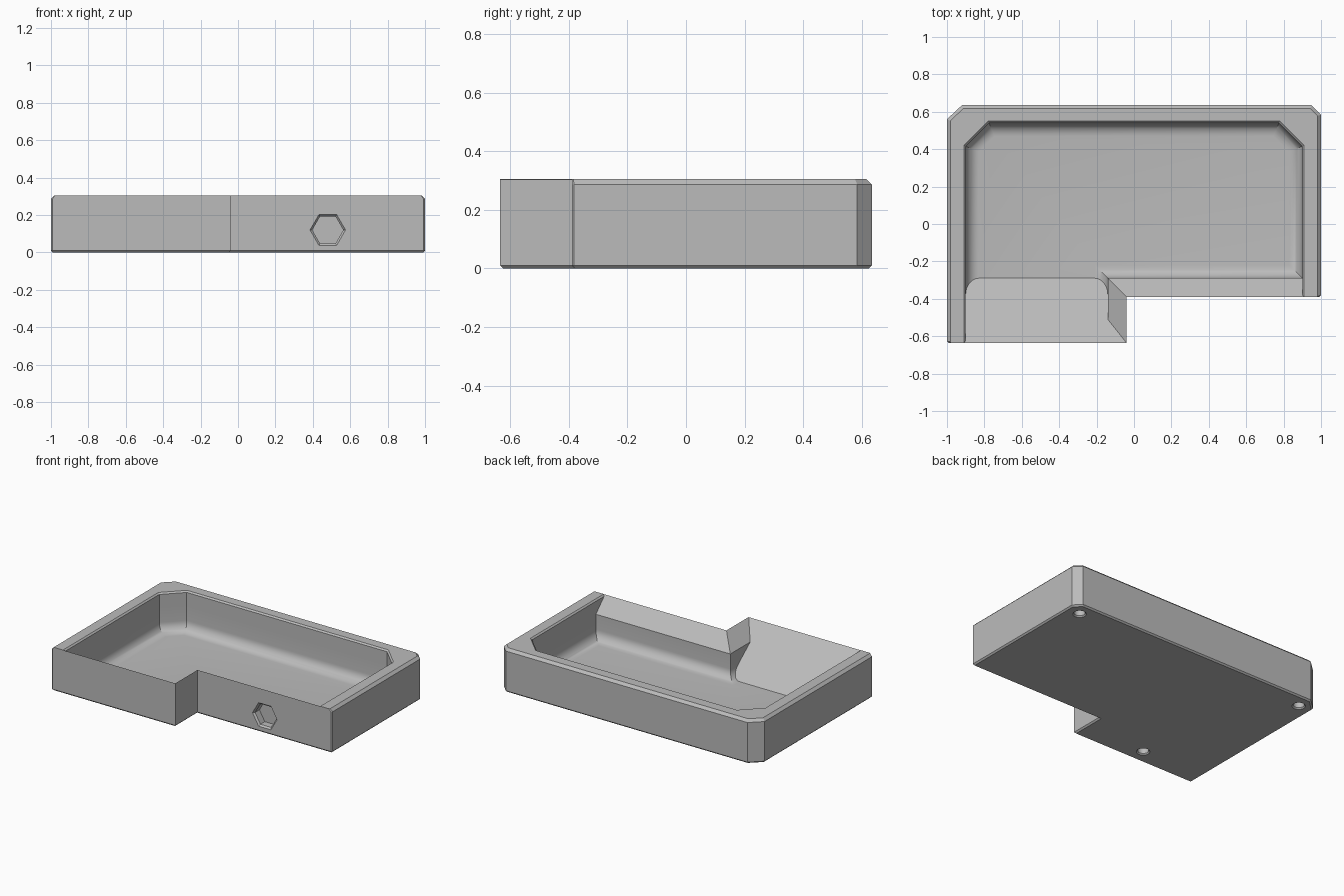
import bpy, bmesh, math
from mathutils import Vector

if "Cube" in bpy.data.objects:
    bpy.data.objects.remove(bpy.data.objects["Cube"])

HEIGHT, FLOOR, FILLET = 0.305, 0.03, 0.07
FRONT, STEP, LIP = -0.635, -0.39, 0.01

grey = bpy.data.materials.new("plain grey")
grey.use_nodes = True
GREY = (0.5, 0.5, 0.5, 1)
grey.diffuse_color = GREY
grey.node_tree.nodes["Principled BSDF"].inputs["Base Color"].default_value = GREY


def offset(outline, grow):
    """Move each edge of a counter-clockwise outline outward by its own distance."""
    pts = [Vector(p) for p in outline]
    n = len(pts)
    lines = []
    for i in range(n):
        d = (pts[(i + 1) % n] - pts[i]).normalized()
        lines.append((pts[i] + Vector((d.y, -d.x)) * grow[i], d))
    result = []
    for i in range(n):
        (p, d), (q, e) = lines[i - 1], lines[i]
        w = q - p
        t = (w.x * e.y - w.y * e.x) / (d.x * e.y - d.y * e.x)
        result.append(p + d * t)
    return result


def flat(points, z):
    return [(p.x, p.y, z) for p in points]


def loft(name, layers):
    """Closed solid through matching rings, each counter-clockwise about the loft direction."""
    verts = [tuple(p) for ring in layers for p in ring]
    n, last = len(layers[0]), len(layers) - 1
    faces = [tuple(reversed(range(n))), tuple(range(last * n, last * n + n))]
    for k in range(last):
        for i in range(n):
            j = (i + 1) % n
            faces.append((k * n + i, k * n + j, k * n + n + j, k * n + n + i))
    mesh = bpy.data.meshes.new(name)
    mesh.from_pydata(verts, [], faces)
    mesh.update()
    mesh.materials.append(grey)
    obj = bpy.data.objects.new(name, mesh)
    bpy.context.collection.objects.link(obj)
    return obj


def cut(target, cutter):
    """Subtract a helper solid, then discard it."""
    mod = target.modifiers.new("cut", 'BOOLEAN')
    mod.operation, mod.solver, mod.object = 'DIFFERENCE', 'EXACT', cutter
    bpy.context.view_layer.update()
    evaluated = target.evaluated_get(bpy.context.evaluated_depsgraph_get())
    mesh = bpy.data.meshes.new_from_object(evaluated)
    target.modifiers.clear()
    target.data = mesh
    bpy.data.objects.remove(cutter)


# Outer body: L-shaped block, bevelled below and on the side and back rims
c = 0.008
body_outline = [(-1 + c, FRONT), (-0.04, FRONT), (-0.04, STEP), (1 - c, STEP), (1, STEP + c),
                (1, 0.585), (0.95, 0.635), (-0.92, 0.635), (-1, 0.56), (-1, FRONT + c)]
n = len(body_outline)
rim = [-0.018 if 4 <= i <= 8 else 0 for i in range(n)]
rim[3] = rim[9] = -0.0106
body = [flat(offset(body_outline, [-LIP] * n), 0)]
body += [flat(offset(body_outline, [0] * n), z) for z in (LIP, HEIGHT - 0.018)]
body.append(flat(offset(body_outline, rim), HEIGHT))
tray = loft("tray", body)

# Cavity: filleted floor, straight walls, sloped inner front edges
inner = [(-0.9, -0.9), (-0.14, -0.9), (-0.14, -0.29), (0.9, -0.29),
         (0.9, 0.415), (0.775, 0.54), (-0.775, 0.54), (-0.9, 0.415)]
sloped = (1, 2)
SLOPE_WIDTH = 0.1005


def cavity_ring(wall, slope, z):
    return flat(offset(inner, [slope if i in sloped else wall for i in range(len(inner))]), z)


layers = []
for k in range(9):
    a = k / 8 * math.pi / 2
    g = -FILLET * (1 - math.sin(a))
    layers.append(cavity_ring(g, g, FLOOR + FILLET * (1 - math.cos(a))))
layers.append(cavity_ring(0, 0, HEIGHT - SLOPE_WIDTH))
for k in range(3):
    layers.append(cavity_ring(k * LIP, SLOPE_WIDTH + (k - 1) * LIP, HEIGHT + (k - 1) * LIP))
cavity = loft("cavity_cutter", layers)

# Ramp: a wedge kept out of the cavity so the front lobe rises to the rim
slope = (HEIGHT - 0.001 - FLOOR) / (-0.29 - FRONT)
profile = [(y, FLOOR - slope * (y + 0.29)) for y in (-0.2, -1.2)] + [(-1.2, -0.2), (-0.2, -0.2)]
cut(cavity, loft("ramp_wedge", [[(x, y, z) for y, z in profile] for x in (-1.2, 0.2)]))
cut(tray, cavity)


def socket(name, centre, u, v, inward, sides, radius, depth, lip):
    """Blind hole with a bevelled mouth."""
    centre, u, v, inward = map(Vector, (centre, u, v, inward))
    angles = [2 * math.pi * i / sides for i in range(sides)]
    rings = []
    for r, d in ((radius + 2 * lip, -lip), (radius, lip), (radius, depth)):
        rings.append([centre + inward * d + (u * math.cos(t) + v * math.sin(t)) * r
                      for t in angles])
    cut(tray, loft(name, rings))


# Hexagonal socket in the front wall
socket("hex_cutter", (0.48, STEP, 0.12), (-1, 0, 0), (0, 0, 1), (0, 1, 0), 6, 0.083, 0.06, 0.012)

# Round sockets underneath
for x, y in ((0.9, 0.54), (-0.9, 0.54), (-0.52, -0.53)):
    socket("foot_cutter", (x, y, 0), (1, 0, 0), (0, 1, 0), (0, 0, 1), 32, 0.035, 0.05, 0.008)

# Smooth the fillets, keep the corners crisp
bpy.ops.object.select_all(action='DESELECT')
tray.select_set(True)
bpy.context.view_layer.objects.active = tray
bpy.ops.object.shade_smooth_by_angle(angle=math.radians(25))
